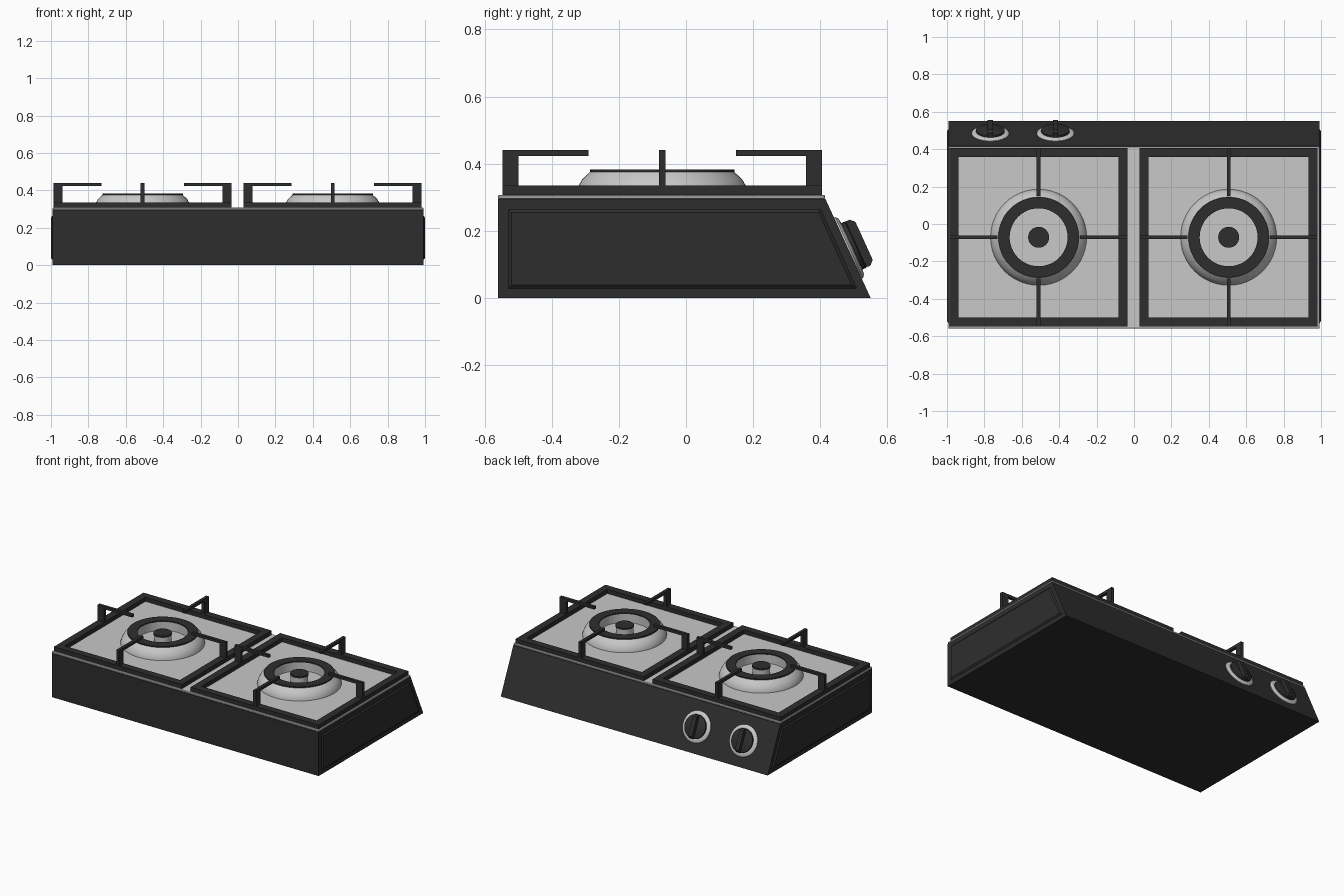
import bpy, bmesh, math
from mathutils import Matrix, Vector

if "Cube" in bpy.data.objects:
    bpy.data.objects.remove(bpy.data.objects["Cube"])


def material(name, v):
    m = bpy.data.materials.new(name)
    m.diffuse_color = (v, v, v, 1)
    m.use_nodes = True
    m.node_tree.nodes["Principled BSDF"].inputs["Base Color"].default_value = m.diffuse_color
    return m


DARK = material("black enamel", 0.027)
LIGHT = material("brushed steel", 0.58)


def finish(name, bm, mat, smooth=False, matrix=None):
    bmesh.ops.recalc_face_normals(bm, faces=bm.faces)
    me = bpy.data.meshes.new(name)
    bm.to_mesh(me)
    bm.free()
    me.materials.append(mat)
    ob = bpy.data.objects.new(name, me)
    bpy.context.collection.objects.link(ob)
    if matrix:
        ob.matrix_world = matrix
    if smooth:
        bpy.ops.object.select_all(action='DESELECT')
        ob.select_set(True)
        bpy.context.view_layer.objects.active = ob
        bpy.ops.object.shade_smooth_by_angle(angle=math.radians(35))
    return ob


def add_box(bm, lo, hi):
    lo, hi = Vector(lo), Vector(hi)
    m = Matrix.Translation((lo + hi) / 2) @ Matrix.Diagonal((*(hi - lo), 1))
    return bmesh.ops.create_cube(bm, size=1, matrix=m)["verts"]


def add_prism(bm, loop0, x0, loop1, x1):
    """Bridge two (y, z) outlines placed at x0 and x1."""
    a = [bm.verts.new((x0, y, z)) for y, z in loop0]
    b = [bm.verts.new((x1, y, z)) for y, z in loop1]
    bm.faces.new(a)
    bm.faces.new(b)
    for i in range(len(a)):
        j = (i + 1) % len(a)
        bm.faces.new((a[i], a[j], b[j], b[i]))


def lathe(name, profile, mat, matrix, steps=48):
    """Spin an (r, z) profile around local z."""
    bm = bmesh.new()
    vs = [bm.verts.new((r, 0, z)) for r, z in profile]
    es = [bm.edges.new(p) for p in zip(vs, vs[1:])]
    bmesh.ops.spin(bm, geom=vs + es, cent=(0, 0, 0), axis=(0, 0, 1),
                   angle=math.tau, steps=steps)
    bmesh.ops.remove_doubles(bm, verts=bm.verts, dist=1e-5)
    return finish(name, bm, mat, True, matrix)


# Body with sloped control face
W = 0.992
body = [(-0.56, 0), (0.55, 0), (0.416, 0.294), (-0.56, 0.294)]
bm = bmesh.new()
add_prism(bm, body, -W, body, W)
finish("body", bm, DARK)

# Raised bevelled side panels
outer = [(-0.532, 0.026), (0.512, 0.026), (0.403, 0.266), (-0.532, 0.266)]
inner = [(-0.52, 0.038), (0.494, 0.038), (0.396, 0.254), (-0.52, 0.254)]
for s, side in ((-1, "left"), (1, "right")):
    bm = bmesh.new()
    add_prism(bm, outer, s * (W - 0.002), inner, s * 1.0)
    finish(side + "_side_panel", bm, DARK)

# Steel top plate
bm = bmesh.new()
add_box(bm, (-W, -0.56, 0.294), (W, 0.415, 0.307))
bmesh.ops.bevel(bm, geom=bm.edges[:], offset=0.003, segments=1, affect='EDGES')
finish("top_plate", bm, LIGHT)

CY, HALF, BAR = -0.071, 0.476, 0.048
for cx, side in ((-0.51, "left"), (0.506, "right")):
    at = Matrix.Translation((cx, CY, 0))

    # Grate: square frame and four bent arms
    bm = bmesh.new()
    for k in range(4):
        turn = Matrix.Rotation(k * math.pi / 2, 4, 'Z')
        vs = add_box(bm, (-HALF, -HALF, 0.305), (HALF - BAR, -HALF + BAR, 0.335))
        bmesh.ops.transform(bm, matrix=turn, verts=vs)
        arm = [(-HALF, 0.335), (-HALF + BAR, 0.335), (-HALF + BAR, 0.422),
               (-0.22, 0.422), (-0.22, 0.44), (-HALF, 0.44)]
        before = set(bm.verts)
        add_prism(bm, arm, -0.01, arm, 0.01)
        vs = [v for v in bm.verts if v not in before]
        bmesh.ops.transform(bm, matrix=turn, verts=vs)
    finish(side + "_grate", bm, DARK, matrix=at)

    # Burner: bowl, flame ring, centre post and cap
    lathe(side + "_burner_bowl",
          [(0.257, 0.306), (0.257, 0.312), (0.25, 0.333), (0.238, 0.354),
           (0.215, 0.375), (0.155, 0.375), (0.155, 0.318), (0, 0.318)], LIGHT, at)
    lathe(side + "_burner_ring",
          [(0.155, 0.374), (0.215, 0.374), (0.215, 0.383), (0.155, 0.383),
           (0.155, 0.374)], DARK, at)
    lathe(side + "_burner_post", [(0.053, 0.317), (0.053, 0.366), (0, 0.366)],
          LIGHT, at, 32)
    lathe(side + "_burner_cap",
          [(0, 0.366), (0.056, 0.366), (0.056, 0.377), (0, 0.377)], DARK, at, 32)

# Control knobs on the sloped face (local z points out of the slope)
slope = math.atan2(0.294, 0.134)
for x, side in ((-0.768, "outer"), (-0.42, "inner")):
    m = Matrix.Translation((x, 0.4825, 0.148)) @ Matrix.Rotation(-slope, 4, 'X')
    lathe(side + "_knob_bezel",
          [(0.1, -0.002), (0.1, 0.004), (0.092, 0.011), (0.078, 0.013), (0, 0.013)],
          LIGHT, m)
    lathe(side + "_knob_disc",
          [(0.076, 0.012), (0.076, 0.024), (0.07, 0.028), (0, 0.028)], DARK, m)
    bm = bmesh.new()
    grip = [(-0.075, 0.012), (0.075, 0.012), (0.075, 0.04), (0.062, 0.053),
            (-0.062, 0.053), (-0.075, 0.04)]
    add_prism(bm, grip, -0.014, grip, 0.014)
    finish(side + "_knob_grip", bm, DARK, matrix=m)
